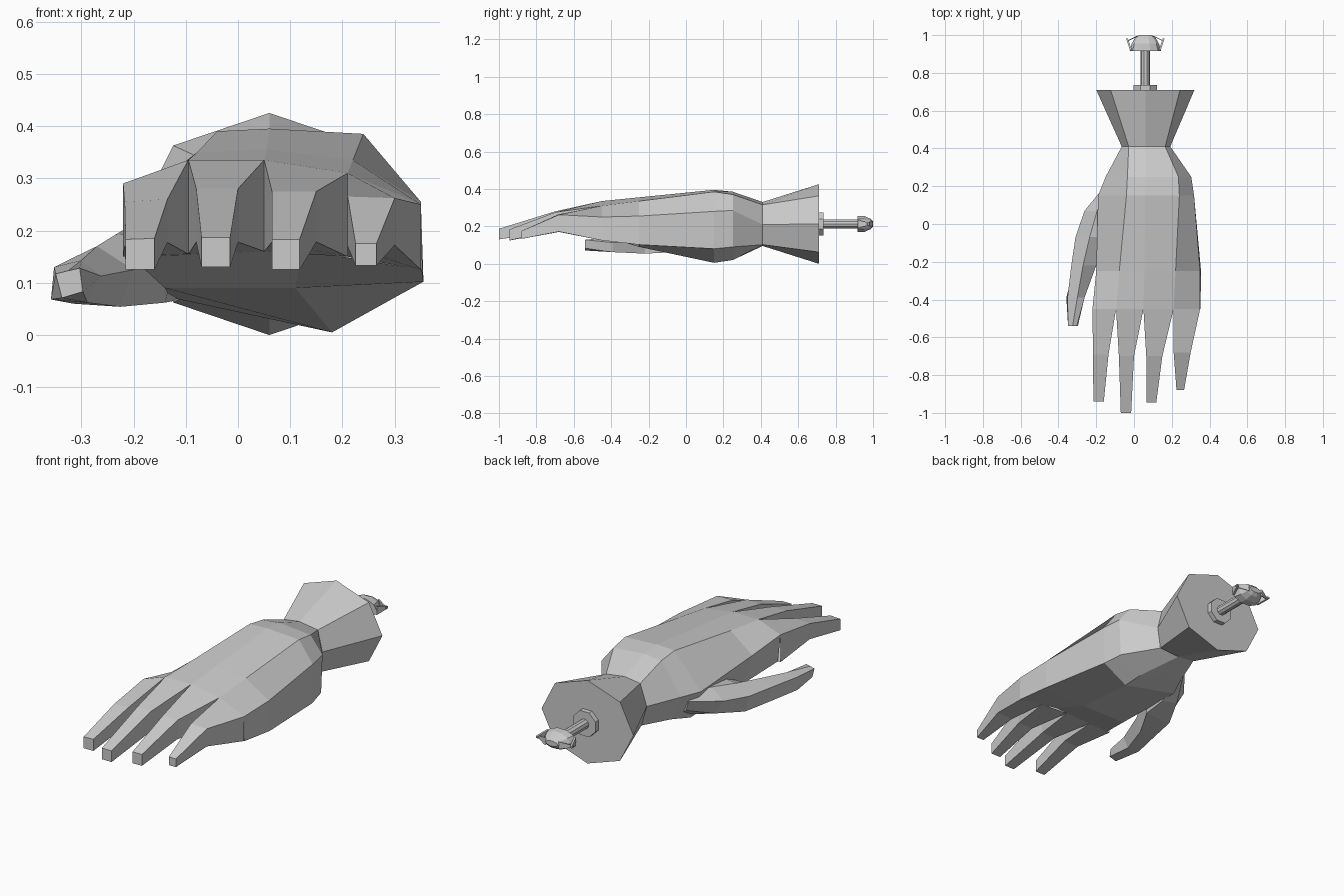
import bpy, bmesh, math
from mathutils import Vector

grey = bpy.data.materials.new("matte grey")
grey.diffuse_color = (0.6, 0.6, 0.6, 1)


def loft(name, rings, cap_start=False, cap_end=False):
    """Skin a list of (y, [(x, z), ...]) cross-sections with flat faces."""
    bm = bmesh.new()
    loops = [[bm.verts.new((x, y, z)) for x, z in pts] for y, pts in rings]
    n = len(loops[0])
    for a, b in zip(loops, loops[1:]):
        for i in range(n):
            j = (i + 1) % n
            bm.faces.new((a[i], a[j], b[j], b[i]))
    if cap_start:
        bm.faces.new(loops[0])
    if cap_end:
        bm.faces.new(loops[-1])
    bmesh.ops.recalc_face_normals(bm, faces=bm.faces)
    # make sure the skin points away from the axis of the part
    axis = sum((v.co for v in loops[0] + loops[1]), Vector()) / (2 * n)
    out = sum((f.calc_center_median() - axis).dot(f.normal) * f.calc_area()
              for f in list(bm.faces)[:n])
    if out < 0:
        bmesh.ops.reverse_faces(bm, faces=bm.faces)
    mesh = bpy.data.meshes.new(name)
    bm.to_mesh(mesh)
    bm.free()
    mesh.materials.append(grey)
    obj = bpy.data.objects.new(name, mesh)
    bpy.context.collection.objects.link(obj)
    return obj


def ngon(rx, rz, n=8, cx=0.06, cz=0.2125, start=math.pi):
    """Polygon ring, clockwise from the left corner."""
    return [(cx + rx * math.cos(start - 2 * math.pi * i / n),
             cz + rz * math.sin(start - 2 * math.pi * i / n)) for i in range(n)]


def quad(x0, x1, top0, top1, bot0, bot1):
    return [(x0, top0), (x1, top1), (x1, bot1), (x0, bot0)]


# Sections below list left, three top, right, three bottom points
wrist = [(-.065, .21), (-.028, .318), (.06, .33), (.165, .315),
         (.192, .21), (.175, .102), (.06, .095), (-.035, .105)]

# Flared cuff with a flat closed end
loft("cuff", [(0.71, ngon(0.26, 0.2125)), (0.41, wrist)], cap_start=True)

# Palm
loft("palm", [
    (0.41, wrist),
    (0.25, [(-.15, .22), (-.035, .375), (.06, .385), (.235, .37),
            (.303, .285), (.295, .09), (.17, .02), (-.09, .09)]),
    (0.15, [(-.19, .22), (-.04, .39), (.06, .395), (.24, .385),
            (.318, .28), (.315, .08), (.18, .005), (-.13, .072)]),
    (-0.25, [(-.20, .255), (-.078, .35), (.055, .355), (.22, .335),
             (.35, .255), (.355, .102), (.11, .09), (-.14, .09)]),
    (-0.45, [(-.22, .29), (-.095, .335), (.05, .335), (.21, .31),
             (.35, .25), (.352, .125), (.12, .163), (-.205, .15)]),
])

# Fingers: base, middle joint and tip as (y, x0, x1, top0, top1, bottom0, bottom1)
fingers = {
    "index_finger": [(-.45, -.22, -.095, .29, .335, .15, .155),
                     (-.69, -.217, -.135, .255, .26, .175, .177),
                     (-.94, -.215, -.16, .183, .185, .125, .125)],
    "middle_finger": [(-.45, -.095, .05, .335, .335, .155, .16),
                      (-.70, -.08, .0, .28, .28, .178, .178),
                      (-1.0, -.07, -.015, .187, .187, .13, .13)],
    "ring_finger": [(-.45, .05, .21, .335, .31, .16, .15),
                    (-.70, .065, .15, .275, .275, .178, .178),
                    (-.945, .065, .118, .183, .183, .125, .125)],
    "little_finger": [(-.45, .21, .35, .31, .25, .15, .125),
                      (-.68, .21, .30, .265, .262, .17, .172),
                      (-.88, .225, .265, .175, .175, .133, .133)],
}
for name, rows in fingers.items():
    loft(name, [(r[0], quad(*r[1:])) for r in rows], cap_end=True)

# Thumb, growing out of the side of the palm: outer, ridge, inner, two below
loft("thumb", [
    (.20, [(-.155, .18), (-.13, .22), (-.05, .2), (-.09, .095), (-.14, .13)]),
    (.07, [(-.262, .16), (-.195, .215), (-.1, .2), (-.125, .065), (-.215, .085)]),
    (-.07, [(-.31, .145), (-.235, .192), (-.14, .2), (-.14, .062), (-.285, .06)]),
    (-.22, [(-.332, .14), (-.27, .17), (-.20, .125), (-.225, .054), (-.315, .06)]),
    (-.39, [(-.352, .13), (-.30, .143), (-.262, .113), (-.288, .062), (-.358, .068)]),
    (-.54, [(-.349, .117), (-.325, .123), (-.303, .128), (-.297, .083), (-.337, .071)]),
], True, True)

# Mounting collar, rod and domed cap behind the cuff
loft("collar", [(y, ngon(.067, .067, start=math.pi * 9 / 8)) for y in (.705, .735)],
     True, True)
loft("rod", [(y, ngon(.025, .025, 10)) for y in (.73, .93)], True, True)
loft("cap", [(.917, ngon(.083, .046, 10)), (.955, ngon(.072, .044, 10)),
             (.985, ngon(.055, .03, 10)), (1.0, ngon(.035, .014, 10))], True, True)

# Open pointed wing on each side of the cap
for side, label in ((-1, "left"), (1, "right")):
    for part, ends in (("outer", ((.92, .076, .022), (.982, .097, .005))),
                       ("top", ((.968, .097, .005), (.996, .04, .018)))):
        loft(label + "_wing_" + part,
             [(y, quad(.06 + side * d - .005, .06 + side * d + .005,
                       .2125 + h, .2125 + h, .2125 - h, .2125 - h))
              for y, d, h in ends], True, True)
